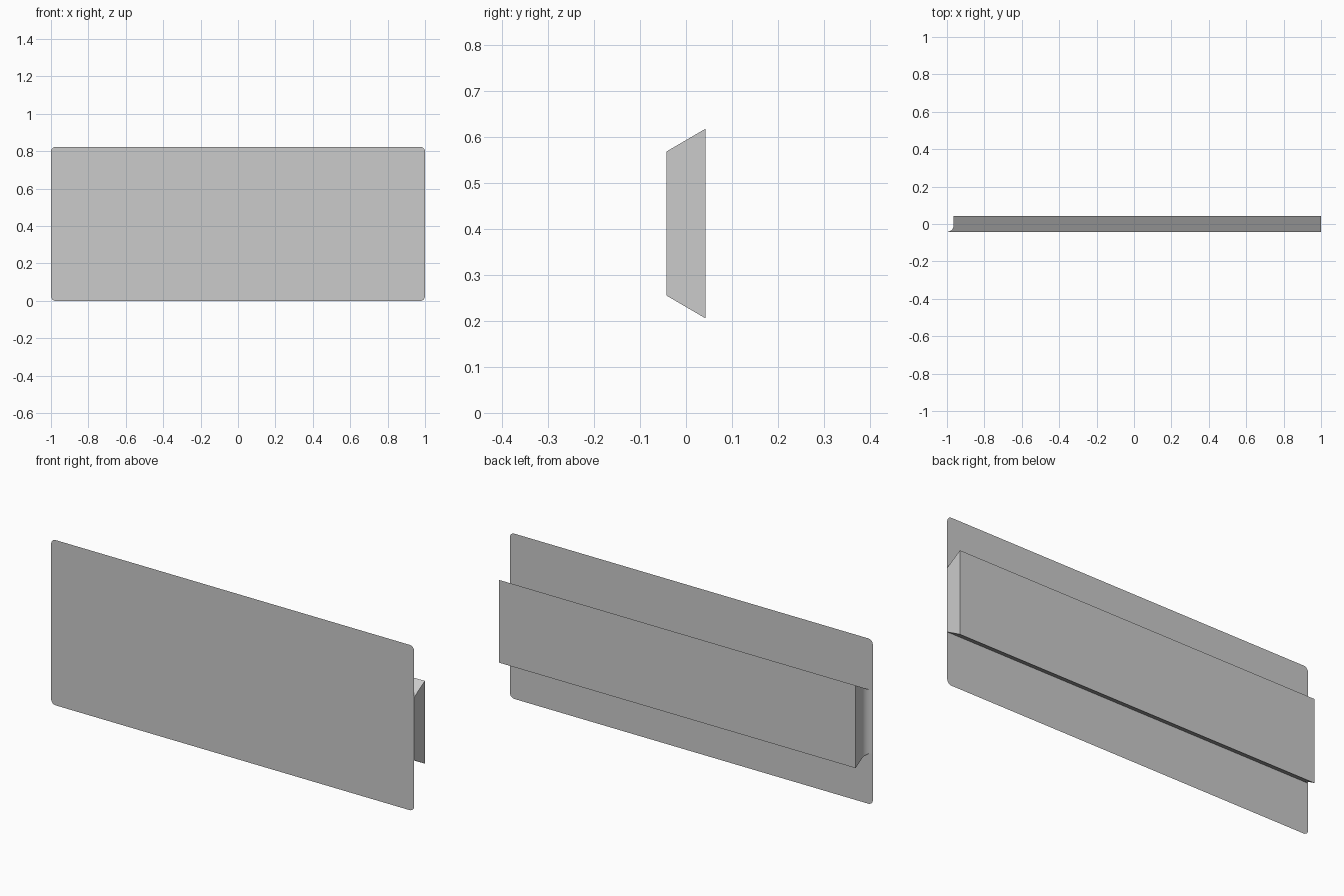
import bpy
import bmesh
from math import sin, cos, pi

cube = bpy.data.objects.get("Cube")
if cube:
    bpy.data.objects.remove(cube, do_unlink=True)

HEIGHT = 0.823
FRONT, BACK = -0.042, 0.042

grey = bpy.data.materials.new("plain_grey")
grey.use_nodes = True
colour = (0.6, 0.6, 0.6, 1)
grey.diffuse_color = colour
grey.node_tree.nodes["Principled BSDF"].inputs["Base Color"].default_value = colour


def make_object(name, bm):
    mesh = bpy.data.meshes.new(name)
    bm.to_mesh(mesh)
    bm.free()
    mesh.materials.append(grey)
    obj = bpy.data.objects.new(name, mesh)
    bpy.context.collection.objects.link(obj)
    return obj


def arc(cx, cy, radius, start, end, steps):
    angles = [start + (end - start) * i / steps for i in range(steps + 1)]
    return [(cx + radius * cos(a), cy + radius * sin(a)) for a in angles]


# Front plate: a paper-thin sheet with rounded corners
radius = 0.025
outline = []
for i, (sx, top) in enumerate([(1, 1), (-1, 1), (-1, 0), (1, 0)]):
    cz = HEIGHT - radius if top else radius
    outline += arc(sx * (1 - radius), cz, radius, i * pi / 2, (i + 1) * pi / 2, 6)
bm = bmesh.new()
bm.faces.new([bm.verts.new((x, FRONT, z)) for x, z in reversed(outline)])
bm.normal_update()
if bm.faces[:][0].normal.y > 0:
    bmesh.ops.reverse_faces(bm, faces=bm.faces[:])
make_object("front_plate", bm)

# Dovetail rail: widens towards the back, one end flares into the plate
fillet = 0.036
flare = arc(-1, FRONT + fillet, fillet, 0, -pi / 2, 12)
profile = [(1, FRONT), (1, BACK), (-1 + fillet, BACK)] + flare


def rail_edge(y, side):
    t = (y - FRONT) / (BACK - FRONT)
    return 0.412 + side * (0.157 + 0.049 * t)


bm = bmesh.new()
upper = [bm.verts.new((x, y, rail_edge(y, 1))) for x, y in profile]
lower = [bm.verts.new((x, y, rail_edge(y, -1))) for x, y in profile]
bm.faces.new(upper)
bm.faces.new(lower[::-1])
for i in range(len(profile) - 1):
    bm.faces.new((upper[i], lower[i], lower[i + 1], upper[i + 1]))
bmesh.ops.recalc_face_normals(bm, faces=bm.faces[:])
rail = make_object("dovetail_rail", bm)

bpy.ops.object.select_all(action="DESELECT")
rail.select_set(True)
bpy.context.view_layer.objects.active = rail
bpy.ops.object.shade_smooth_by_angle(angle=pi / 6)
